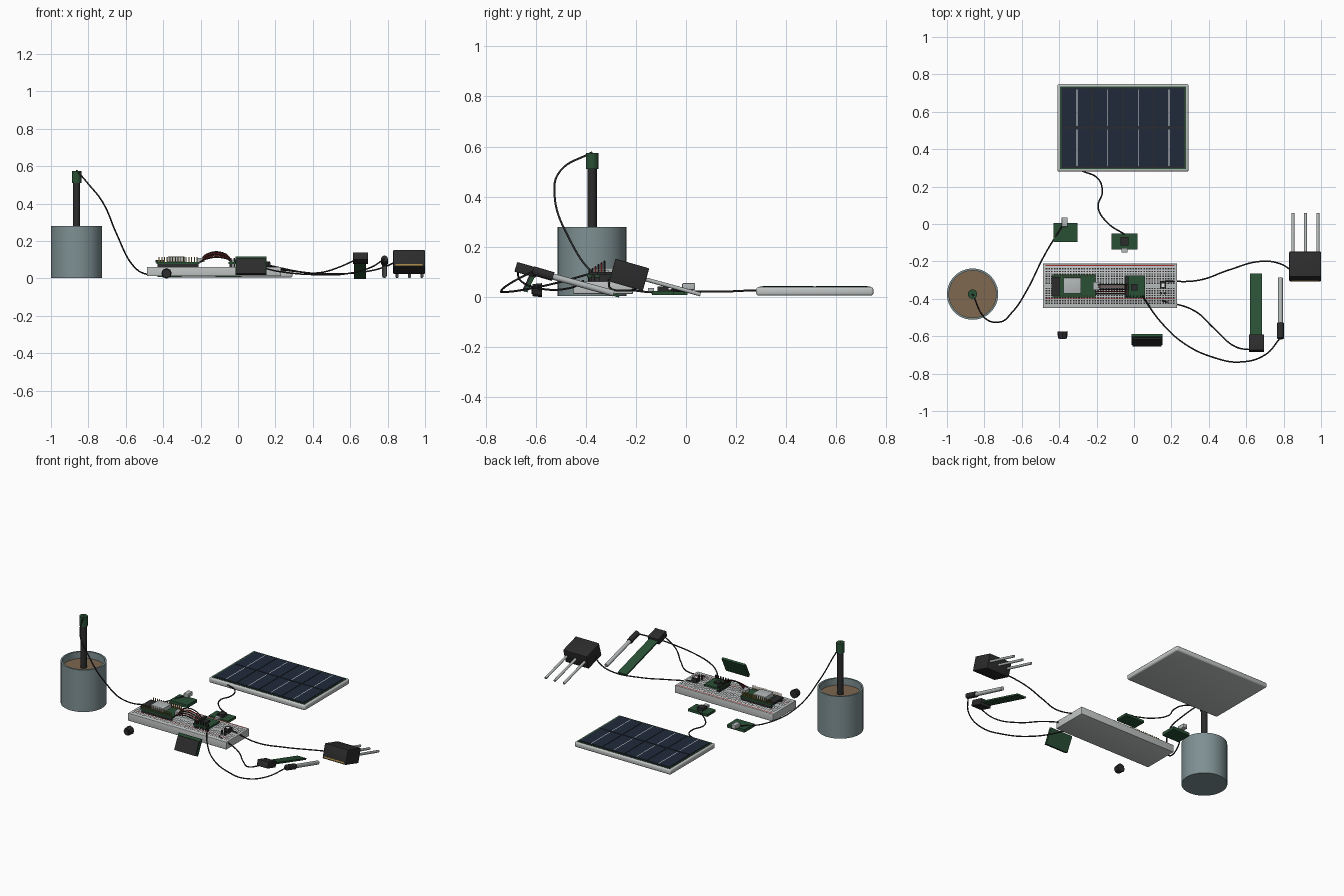
import bpy, bmesh, math
from mathutils import Matrix, Vector

if "Cube" in bpy.data.objects:
    bpy.data.objects.remove(bpy.data.objects["Cube"])


def material(name, *rgb):
    m = bpy.data.materials.new(name)
    m.use_nodes = True
    col = (*rgb, 1)
    m.diffuse_color = col
    m.node_tree.nodes["Principled BSDF"].inputs["Base Color"].default_value = col
    return m


POT = material("slate_ceramic", .21, .28, .29)
BLACK = material("black_plastic", .025, .025, .026)
GREEN = material("circuit_green", .022, .08, .036)
PALE = material("pale_plastic", .53, .55, .55)
SILVER = material("silver_metal", .45, .48, .48)
SOIL = material("brown_soil", .21, .135, .08)
NAVY = material("navy_cell", .014, .023, .043)
RED = material("red_wire", .38, .03, .025)
GOLD = material("gold_pin", .36, .23, .05)
WHITE = material("white_line", .8, .8, .8)
TILT = -0.28


def finish(bm, name, mat):
    me = bpy.data.meshes.new(name)
    bm.normal_update()
    bm.to_mesh(me)
    bm.free()
    me.materials.append(mat)
    me.shade_smooth()
    me.set_sharp_from_angle(angle=math.radians(35))
    ob = bpy.data.objects.new(name, me)
    bpy.context.collection.objects.link(ob)
    return ob


def box(name, mat, centre, size, tilt=0, bevel=0):
    bm = bmesh.new()
    bmesh.ops.create_cube(bm, size=1, matrix=Matrix.Diagonal((*size, 1)))
    if bevel:
        bmesh.ops.bevel(bm, geom=bm.edges[:], offset=bevel, segments=3, affect='EDGES', profile=.5)
    bm.transform(Matrix.Translation(centre) @ Matrix.Rotation(tilt, 4, 'X'))
    return finish(bm, name, mat)


def span(name, mat, x, y, z, bevel=0):
    """Box given by its extents on each axis."""
    axes = (x, y, z)
    return box(name, mat, [(a + b) / 2 for a, b in axes], [b - a for a, b in axes], 0, bevel)


def rod(name, mat, start, end, r, r2=None, sides=24):
    a, b = Vector(start), Vector(end)
    bm = bmesh.new()
    turn = (b - a).to_track_quat('Z', 'Y').to_matrix().to_4x4()
    bmesh.ops.create_cone(bm, cap_ends=True, segments=sides, radius1=r,
                          radius2=r if r2 is None else r2, depth=(b - a).length,
                          matrix=Matrix.Translation((a + b) / 2) @ turn)
    return finish(bm, name, mat)


def cable(name, mat, points, r=.004):
    cu = bpy.data.curves.new(name, 'CURVE')
    cu.dimensions = '3D'
    cu.bevel_depth = r
    cu.bevel_resolution = 2
    cu.resolution_u = 8
    cu.use_fill_caps = True
    sp = cu.splines.new('BEZIER')
    sp.bezier_points.add(len(points) - 1)
    for p, co in zip(sp.bezier_points, points):
        p.co = co
        p.handle_left_type = p.handle_right_type = 'AUTO'
    cu.materials.append(mat)
    ob = bpy.data.objects.new(name, cu)
    bpy.context.collection.objects.link(ob)


def plates(name, mat, cells, z):
    """Flat rectangles (x, y, width, depth) joined in one object."""
    bm = bmesh.new()
    for x, y, w, d in cells:
        corners = ((-1, -1), (1, -1), (1, 1), (-1, 1))
        bm.faces.new([bm.verts.new((x + i * w / 2, y + j * d / 2, z)) for i, j in corners])
    finish(bm, name, mat)


# Plant pot, soil and moisture stick
PX, PY = -.863, -.375
bm = bmesh.new()
profile = [(0, .003), (.137, .003), (.137, .28), (.126, .28), (.126, .02), (0, .02)]
ring = [bm.verts.new((r, 0, z)) for r, z in profile]
edges = [bm.edges.new(pair) for pair in zip(ring, ring[1:])]
bmesh.ops.spin(bm, geom=ring + edges, cent=(0, 0, 0), axis=(0, 0, 1), angle=math.tau, steps=48)
bmesh.ops.remove_doubles(bm, verts=bm.verts[:], dist=.0002)
bmesh.ops.recalc_face_normals(bm, faces=bm.faces[:])
bm.transform(Matrix.Translation((PX, PY, 0)))
finish(bm, "plant_pot", POT)
rod("soil", SOIL, (PX, PY, .02), (PX, PY, .235), .127, sides=48)
rod("soil_probe_stem", BLACK, (PX, PY, .1), (PX, PY, .51), .019)
rod("soil_probe_cap", GREEN, (PX, PY, .51), (PX, PY, .575), .025)

# Solar panel with cells
span("panel_frame", PALE, (-.41, .292), (.28, .748), (.005, .039), .01)
span("panel_backing", GREEN, (-.396, .278), (.293, .736), (.036, .041))
cw, ch = .158, .205
grid = [(-.059 + (i - 1.5) * .164, .514 + s * .107) for i in range(4) for s in (-1, 1)]
span("panel_bed", BLACK, (-.388, .27), (.299, .729), (.038, .042))
for x, y in grid:
    box("solar_cell", NAVY, (x, y, .0425), (cw, ch, .004))
plates("cell_lines", WHITE, [(x, y, .004, ch * .95) for x, y in grid], .0452)

# Breadboard, holes and rail line
span("breadboard", PALE, (-.487, .23), (-.45, -.212), (.012, .062), .003)
rows = [-.24, -.254, -.41, -.424]
rows += [-.331 + s * (.014 + .0125 * k) for s in (-1, 1) for k in range(5)]
plates("breadboard_holes", BLACK,
       [(-.468 + i * .0145, y, .0085, .007) for y in rows for i in range(48)], .0626)
plates("rail_lines", RED, [(-.128, -.222, .69, .006), (-.128, -.4, .69, .003)], .0627)
plates("centre_groove", SILVER, [(-.128, -.331, .71, .012)], .0625)

# Controller board
span("controller_board", GREEN, (-.435, -.207), (-.393, -.27), (.078, .088))
span("controller_antenna", BLACK, (-.442, -.395), (-.383, -.283), (.086, .098))
span("controller_shield", SILVER, (-.378, -.283), (-.372, -.287), (.088, .116), .003)
span("controller_port", SILVER, (-.218, -.18), (-.352, -.31), (.088, .108))
for y in (-.385, -.278):
    span("pin_header", BLACK, (-.43, -.212), (y - .006, y + .006), (.062, .078))
    for i in range(15):
        x = -.422 + i * .0145
        box("header_pin", GOLD, (x, y, .092), (.005, .005, .046))

# Amplifier module and small sensor on the breadboard
span("module_board", GREEN, (-.052, .06), (-.395, -.275), (.078, .089))
span("module_header", BLACK, (-.046, -.03), (-.39, -.28), (.062, .1))
span("module_chip", BLACK, (-.015, .02), (-.355, -.32), (.088, .1))
for i in range(6):
    box("module_pin", BLACK, (-.038 + i * .018, -.386, .085), (.006, .006, .05))
span("small_sensor", BLACK, (.138, .172), (-.345, -.305), (.062, .09))
plates("small_sensor_window", WHITE, [(.155, -.328, .018, .018)], .091)
for s in (-1, 1):
    rod("screw_post", BLACK, (.155 + s * .012, -.37, .06), (.155 + s * .012, -.37, .085), .007)

# Jumper wires
for i in range(5):
    y = -.325 - i * .012
    cable("jumper_wire", RED if i % 2 else BLACK,
          [(-.205, y, .085), (-.17, y, .128 - .006 * i), (-.07, y, .132 - .006 * i), (-.03, y, .088)], .0035)

# Standing display
box("display_board", GREEN, (.07, -.617, .068), (.165, .014, .105), -.45)
box("display_screen", BLACK, (.07, -.628, .064), (.155, .014, .092), -.45)

# Control knob
rod("knob", BLACK, (-.382, -.575, .027), (-.382, -.612, .027), .028, .024, sides=8)
rod("knob_top", BLACK, (-.382, -.59, .027), (-.382, -.616, .027), .016, sides=8)

# Breakout boards behind the breadboard
span("probe_breakout", GREEN, (-.43, -.302), (-.097, .005), (.008, .028))
span("probe_socket", SILVER, (-.387, -.355), (-.015, .036), (.028, .055), .004)
span("charger_board", GREEN, (-.12, .02), (-.136, -.05), (.008, .024))
span("charger_chip", BLACK, (-.072, -.03), (-.114, -.07), (.024, .042))
span("charger_port", SILVER, (-.066, -.035), (-.152, -.128), (.022, .036))

# Three-pronged soil sensor
box("pronged_body", BLACK, (.915, -.227, .088), (.17, .14, .094), TILT, .004)
box("pronged_stripe", GOLD, (.915, -.303, .072), (.145, .006, .008), TILT)
for x in (.85, .917, .983):
    rod("prong", SILVER, (x, -.18, .075), (x, .058, .01), .008, sides=16)

# Flat moisture sensor
box("flat_sensor_blade", GREEN, (.652, -.432, .05), (.064, .345, .01), TILT)
box("flat_sensor_head", BLACK, (.655, -.637, .108), (.08, .088, .04), TILT, .003)

# Slim thermometer probe
rod("thermometer_sleeve", BLACK, (.783, -.612, .105), (.783, -.53, .081), .018)
rod("thermometer_tip", SILVER, (.783, -.53, .081), (.783, -.288, .014), .0125)

# Long cables
cable("pot_cable", BLACK, [(PX, PY, .577), (-.8, -.5, .505), (-.725, -.525, .41), (-.65, -.47, .24),
                           (-.57, -.35, .08), (-.475, -.16, .02), (-.38, -.005, .035)])
cable("panel_cable", BLACK, [(-.28, .285, .025), (-.19, .24, .025), (-.17, .17, .022),
                             (-.192, .09, .022), (-.14, .005, .022), (-.05, -.055, .026)])
cable("pronged_cable", BLACK, [(.165, -.307, .07), (.35, -.3, .033), (.51, -.245, .025),
                               (.675, -.2, .035), (.78, -.212, .06), (.845, -.25, .09)])
cable("flat_sensor_cable", BLACK, [(.15, -.41, .064), (.325, -.465, .035), (.43, -.56, .03),
                                   (.54, -.655, .06), (.65, -.675, .11)])
cable("thermometer_cable", BLACK, [(.045, -.385, .092), (.14, -.52, .055), (.27, -.64, .03),
                                   (.43, -.715, .02), (.565, -.738, .023), (.7, -.7, .055),
                                   (.783, -.608, .104)])
